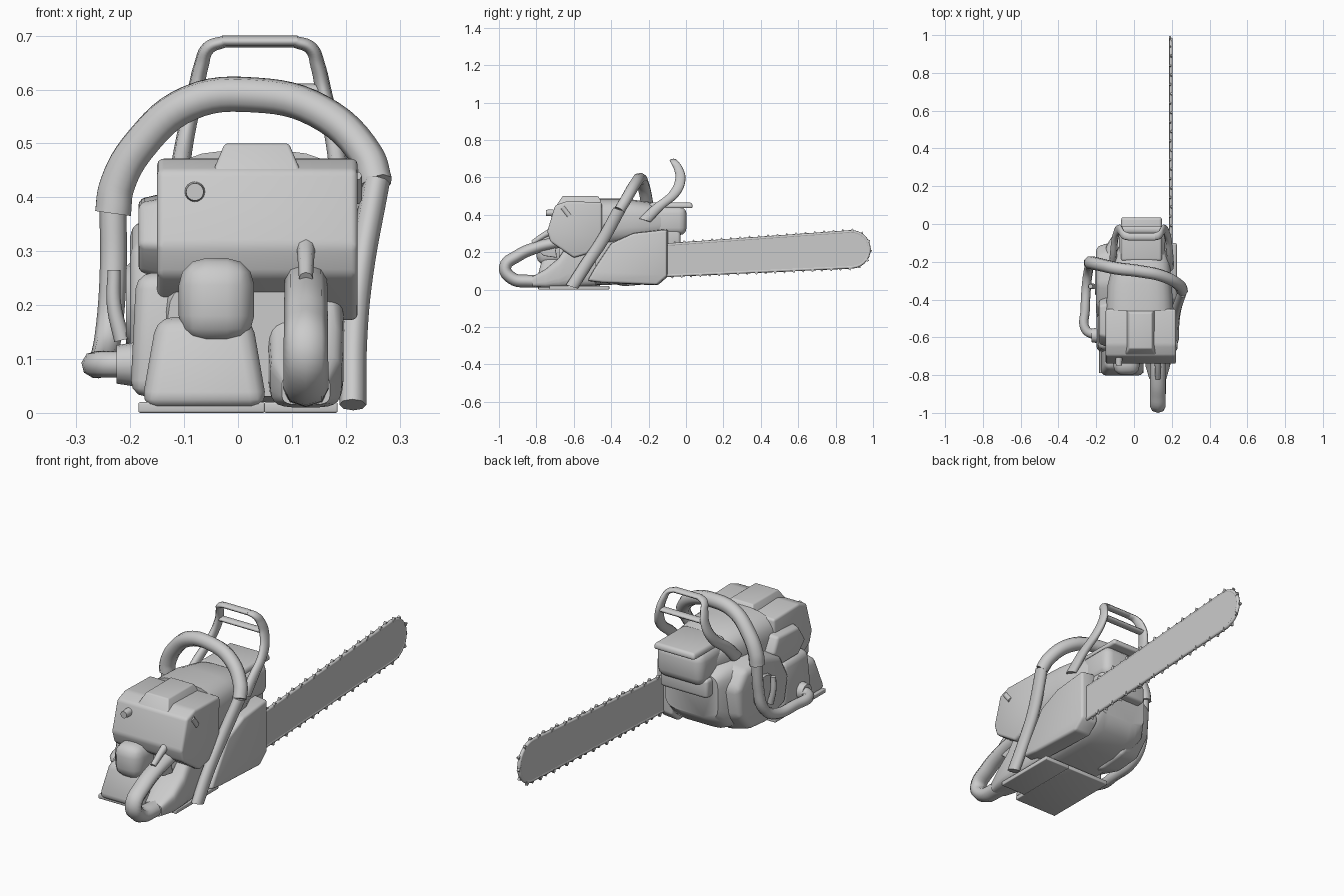
import bpy, bmesh, math
from mathutils import Vector

cube = bpy.data.objects.get("Cube")
if cube:
    bpy.data.objects.remove(cube, do_unlink=True)


def smooth(obj, degrees=40):
    bpy.ops.object.select_all(action='DESELECT')
    obj.select_set(True)
    bpy.context.view_layer.objects.active = obj
    bpy.ops.object.shade_smooth_by_angle(angle=math.radians(degrees))


def finish(name, bm, bevel=0):
    """Round the edges, then turn the bmesh into a smooth-shaded object."""
    bmesh.ops.recalc_face_normals(bm, faces=bm.faces)
    if bevel:
        bmesh.ops.bevel(bm, geom=bm.edges[:], offset=bevel, segments=3,
                        profile=.5, affect='EDGES', clamp_overlap=True)
    mesh = bpy.data.meshes.new(name)
    bm.to_mesh(mesh)
    bm.free()
    obj = bpy.data.objects.new(name, mesh)
    bpy.context.collection.objects.link(obj)
    smooth(obj)


def bridge(bm, rings):
    """Skin a list of equal rings of points and cap both ends."""
    rows = [[bm.verts.new(point) for point in ring] for ring in rings]
    for near, far in zip(rows, rows[1:]):
        for i in range(len(near)):
            bm.faces.new((near[i - 1], near[i], far[i], far[i - 1]))
    bm.faces.new(rows[0])
    bm.faces.new(rows[-1])


def prism(name, profile, x_start, x_end, bevel=0, taper=1):
    """Side profile in (y, z) extruded along x, its far end scaled by taper."""
    bm = bmesh.new()
    profile = [Vector(point) for point in profile]
    center = sum(profile, Vector((0, 0))) / len(profile)
    ends = [center + (point - center) * taper for point in profile]
    bridge(bm, [[(x_start, *point) for point in profile], [(x_end, *point) for point in ends]])
    finish(name, bm, bevel)


def block(name, low, high, bevel, taper=1):
    """Rounded box between two corners, its top face scaled by taper."""
    bm = bmesh.new()
    low, high = Vector(low), Vector(high)
    middle, half = (low + high) / 2, (high - low) / 2
    corners = [(-1, -1), (1, -1), (1, 1), (-1, 1)]
    bridge(bm, [[(middle.x + sx * half.x * scale, middle.y + sy * half.y * scale, z)
                 for sx, sy in corners] for z, scale in ((low.z, 1), (high.z, taper))])
    finish(name, bm, bevel)


def loft(name, sections, power=.4, sides=24):
    """Rounded-box sections (y, x center, x half, z low, z high) skinned along y."""
    bm = bmesh.new()
    rings = []
    for y, x, half, low, high in sections:
        ring = []
        for i in range(sides):
            turn = math.tau * (i + .5) / sides
            c, s = math.cos(turn), math.sin(turn)
            ring.append((x + half * math.copysign(abs(c) ** power, c), y,
                         (low + high) / 2 + (high - low) / 2 * math.copysign(abs(s) ** power, s)))
        rings.append(ring)
    bridge(bm, rings)
    finish(name, bm)


def tube(name, points, start, end=None, kind='BEZIER', stretch=(1, 1, 1)):
    """Tube whose radius runs from start to end; stretch makes its section oval."""
    curve = bpy.data.curves.new(name, 'CURVE')
    curve.dimensions = '3D'
    curve.bevel_depth = 1
    curve.bevel_resolution = 2
    curve.resolution_u = 6
    curve.use_fill_caps = True
    spline = curve.splines.new(kind)
    knots = spline.bezier_points if kind == 'BEZIER' else spline.points
    knots.add(len(points) - 1)
    for i, (knot, point) in enumerate(zip(knots, points)):
        co = [value / scale for value, scale in zip(point, stretch)]
        knot.radius = start + ((end or start) - start) * i / (len(points) - 1)
        if kind == 'BEZIER':
            knot.co = co
            knot.handle_left_type = knot.handle_right_type = 'AUTO'
        else:
            knot.co = co + [1]
    obj = bpy.data.objects.new(name, curve)
    obj.scale = stretch
    bpy.context.collection.objects.link(obj)
    bpy.ops.object.select_all(action='DESELECT')
    obj.select_set(True)
    bpy.context.view_layer.objects.active = obj
    bpy.ops.object.convert(target='MESH')
    smooth(bpy.context.view_layer.objects.active, 50)


def knob(name, center, direction, radius, depth):
    bm = bmesh.new()
    bmesh.ops.create_cone(bm, cap_ends=True, segments=16, radius1=radius,
                          radius2=radius * .85, depth=depth)
    turn = Vector((0, 0, 1)).rotation_difference(Vector(direction)).to_matrix()
    bmesh.ops.rotate(bm, verts=bm.verts, matrix=turn)
    bmesh.ops.translate(bm, verts=bm.verts, vec=center)
    finish(name, bm)


# Guide bar with rounded nose
bar_x = .195
nose, nose_radius = Vector((.885, .215)), .094
outline = [Vector((-.14, .236))]
for k in range(15):
    turn = math.radians(94 - 13 * k)
    outline.append(nose + nose_radius * Vector((math.cos(turn), math.sin(turn))))
outline.append(Vector((-.14, .074)))
prism("guide_bar", outline, bar_x - .007, bar_x + .007)

# Chain: a band around the bar and evenly spaced cutters, set left and right in turn
tube("chain_band", [(bar_x, *point) for point in outline], .009, kind='POLY')
bm = bmesh.new()
distance, spacing, shift = .03, .05, .004
for begin, finish_point in zip(outline, outline[1:]):
    length = (finish_point - begin).length
    along = (finish_point - begin).normalized()
    out = Vector((-along.y, along.x))
    while distance < length:
        foot = begin + along * distance
        tooth = [foot - along * .01, foot + along * .01,
                 foot + along * .008 + out * .012, foot + out * .018]
        bridge(bm, [[(bar_x + shift + side, *point) for point in tooth] for side in (-.006, .006)])
        distance += spacing
        shift = -shift
    distance -= length
finish("chain_cutters", bm)

# Engine block and base, the base split into a long left and a short right half
loft("crankcase", [(-.68, 0, .13, .03, .24), (-.55, 0, .17, .02, .34),
                   (-.25, 0, .17, .03, .37), (-.12, .01, .16, .06, .36),
                   (-.07, .02, .14, .12, .33)])
block("base_plate_left", (-.185, -.79, 0), (.05, -.41, .02), .004)
block("base_plate_right", (.048, -.73, 0), (.185, -.41, .02), .004)
block("front_block", (-.09, -.2, .23), (.16, -.03, .32), .015)

# Top cover, crowned along the middle, and muffler
loft("top_cover", [(-.46, .03, .18, .22, .488), (-.32, .03, .17, .24, .486),
                   (-.2, .04, .15, .26, .47), (-.09, .04, .11, .3, .42)], power=.65)
block("muffler", (-.08, -.2, .29), (.165, .003, .445), .04)
block("muffler_shield", (-.07, -.2, .435), (.15, .038, .465), .012, .95)

# Rear filter housing with raised spine
prism("filter_housing", [(-.45, .467), (-.64, .472), (-.7, .45), (-.742, .31), (-.725, .255),
                         (-.6, .17), (-.53, .19), (-.45, .28)], -.15, .222, .012)
block("housing_spine", (-.05, -.7, .44), (.12, -.43, .5), .006, .7)
prism("housing_side_panel", [(-.66, .31), (-.6, .4), (-.42, .41), (-.38, .33),
                             (-.45, .25), (-.6, .25)], -.13, -.185, .012, .85)
knob("housing_screw", (-.08, -.728, .41), (0, -1, 0), .019, .04)
tube("housing_latch", [(.215, -.66, .44), (.215, -.625, .395)], .015)

# Side covers
prism("sprocket_cover", [(-.53, .045), (-.5, .1), (-.4, .25), (-.28, .305), (-.095, .325),
                         (-.095, .07), (-.15, .022), (-.45, .035)], .14, .228, .012, .97)
prism("starter_cover", [(-.1, .12), (-.085, .28), (-.15, .36), (-.32, .38), (-.46, .33),
                        (-.53, .2), (-.5, .06), (-.34, .012), (-.19, .025)],
      -.08, -.2, .024, .85)
knob("starter_hub", (-.2, -.3, .2), (-1, 0, 0), .085, .015)
tube("starter_grip", [(-.215, -.33, .135), (-.23, -.33, .2), (-.23, -.33, .265)], .015, .012)

# Fuel tank with domed top and filler cap
block("fuel_tank", (-.18, -.81, .01), (.055, -.45, .178), .03, .75)
block("tank_dome", (-.11, -.8, .13), (.03, -.6, .287), .05)
block("tank_side", (-.2, -.68, .03), (-.05, -.45, .26), .03, .85)
knob("filler_cap", (-.205, -.59, .09), (-1, 0, 0), .042, .04)

# Rear handle loop, widened sideways, with its mount and trigger
grip_x = .126
loop = [(-.6, .28), (-.7, .25), (-.8, .225), (-.9, .18), (-.967, .12),
        (-.93, .06), (-.84, .045), (-.74, .05), (-.62, .07)]
tube("rear_handle", [(grip_x, *point) for point in loop], .031, .035, stretch=(1.25, 1, 1))
loft("handle_mount", [(-.82, grip_x, .045, .015, .07), (-.75, grip_x, .066, .01, .11),
                      (-.68, grip_x, .07, .01, .17), (-.62, grip_x, .07, .01, .26),
                      (-.48, grip_x, .06, .02, .28)], power=.5)
prism("throttle_trigger", [(-.8, .215), (-.7, .235), (-.69, .17), (-.76, .18)],
      grip_x - .014, grip_x + .014, .004)
tube("trigger_lock", [(grip_x, -.82, .25), (grip_x, -.765, .287), (grip_x, -.72, .312)],
     .013, .018)

# Wrap-around front handle: slim bars and a thicker grip
bar_radius = .025
tube("handlebar_right", [(.213, -.61, .015), (.215, -.53, .14), (.225, -.455, .25),
                         (.257, -.355, .43)], bar_radius, stretch=(1, 1.4, 1))
tube("handlebar_grip", [(.257, -.355, .425), (.24, -.325, .475), (.15, -.275, .56),
                        (.03, -.25, .59), (-.09, -.235, .575), (-.18, -.215, .5),
                        (-.225, -.205, .42), (-.232, -.205, .37)], .031, .036)
tube("handlebar_left", [(-.232, -.205, .39), (-.232, -.215, .25), (-.24, -.24, .15),
                        (-.25, -.31, .1), (-.258, -.45, .09), (-.255, -.56, .09),
                        (-.2, -.59, .09)], bar_radius)

# Hand guard: blade-like mirrored legs joined by a flat top bar, plus a crossbar
middle_x = .04
leg = [(.152, -.22, .37), (.148, -.15, .44), (.138, -.065, .51), (.12, -.03, .59),
       (.108, -.04, .645), (.095, -.058, .677), (.065, -.068, .689)]
for side, name in ((1, "left"), (-1, "right")):
    tube("hand_guard_" + name, [(middle_x + side * x, y, z) for x, y, z in leg],
         .02, .011, stretch=(1, 1.8, 1))
for name, reach, y, z in (("top", .07, -.068, .689), ("cross", .12, -.03, .6)):
    tube("guard_%s_bar" % name, [(middle_x + side * reach, y, z) for side in (-1, 1)],
         .011, stretch=(1, 1.8, 1))
